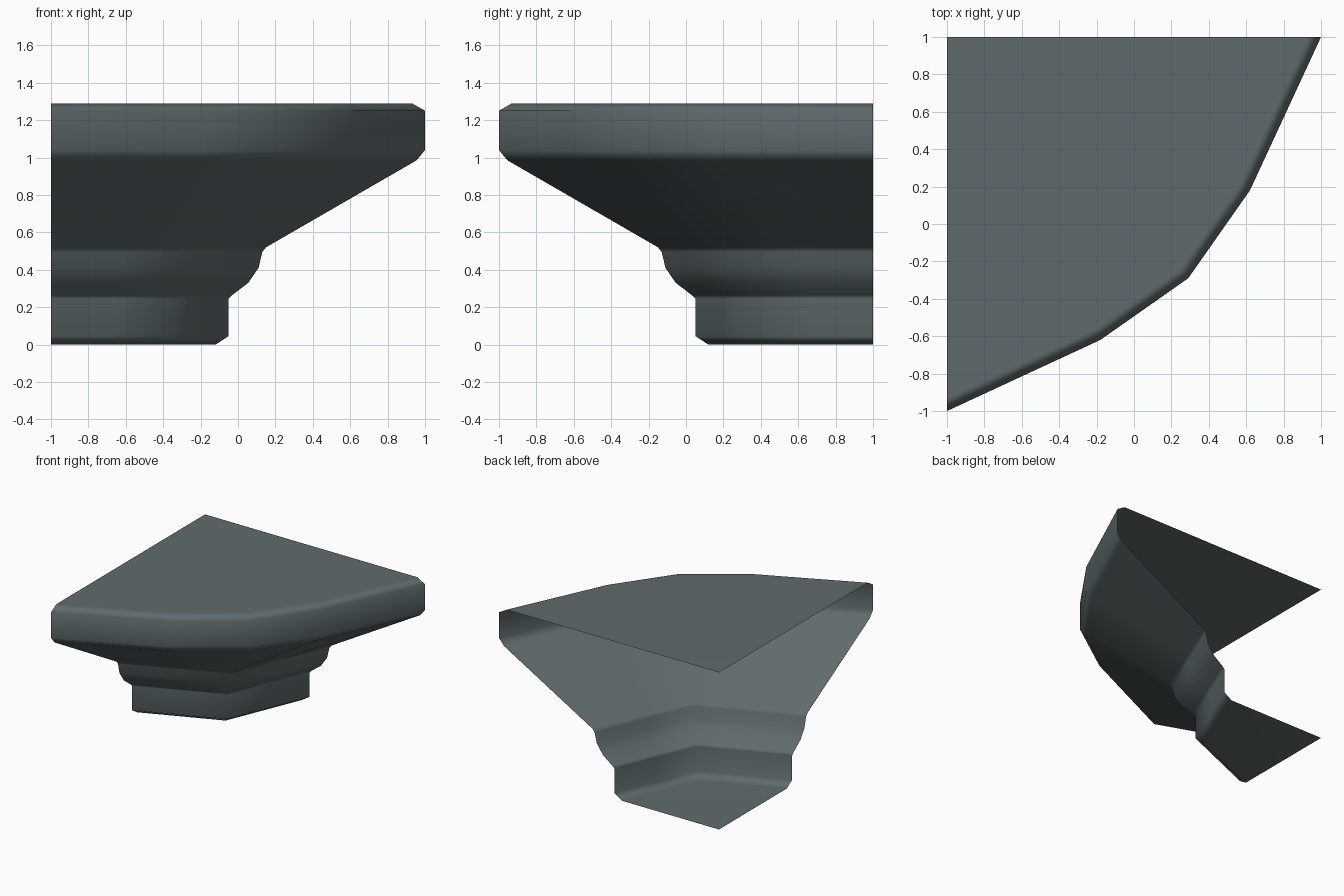
import bpy, bmesh, math
from mathutils import Vector

if "Cube" in bpy.data.objects:
    bpy.data.objects.remove(bpy.data.objects["Cube"])

# one stone colour
stone = bpy.data.materials.new("grey stone")
stone.diffuse_color = (0.115, 0.145, 0.152, 1)
stone.use_nodes = True
stone.node_tree.nodes["Principled BSDF"].inputs["Base Color"].default_value = stone.diffuse_color

# plan outlines as unit fans around the back left corner
h = math.sqrt(0.5)
WIDE = [(0, -1), (0.41, -0.81), (0.645, -0.645), (0.81, -0.41), (1, 0)]
NARROW = [(0, -1), (h / 2, -(1 + h) / 2), (h, -h), ((1 + h) / 2, -h / 2), (1, 0)]

# vertical profile: radius, height, outline
PROFILE = [
    (0.88, 0.0, NARROW), (0.95, 0.045, NARROW), (0.95, 0.245, NARROW),
    (0.97, 0.265, NARROW), (1.055, 0.33, NARROW), (1.11, 0.41, NARROW),
    (1.13, 0.495, NARROW), (1.15, 0.52, NARROW),
    (1.955, 0.985, WIDE), (2.0, 1.04, WIDE), (2.0, 1.25, WIDE), (1.93, 1.29, WIDE),
]
CORNER = Vector((-1, 1, 0))

bm = bmesh.new()
rings = [[bm.verts.new(CORNER + Vector((r * x, r * y, z))) for x, y in outline]
         for r, z, outline in PROFILE]

# moulded outer wall, open on the two cut sides
for a, b in zip(rings, rings[1:]):
    for j in range(4):
        bm.faces.new((a[j], a[j + 1], b[j + 1], b[j]))

# flat bottom and top caps
low = bm.verts.new(CORNER)
high = bm.verts.new(CORNER + Vector((0, 0, PROFILE[-1][1])))
bm.faces.new([low] + rings[0][::-1])
bm.faces.new([high] + rings[-1])

mesh = bpy.data.meshes.new("quarter_capital")
bm.to_mesh(mesh)
bm.free()
mesh.materials.append(stone)
capital = bpy.data.objects.new("quarter_capital", mesh)
bpy.context.collection.objects.link(capital)

# soft bevels, flat caps
bpy.context.view_layer.objects.active = capital
capital.select_set(True)
bpy.ops.object.shade_smooth_by_angle(angle=math.radians(65))
weighted = capital.modifiers.new("weighted normals", 'WEIGHTED_NORMAL')
weighted.keep_sharp = True
